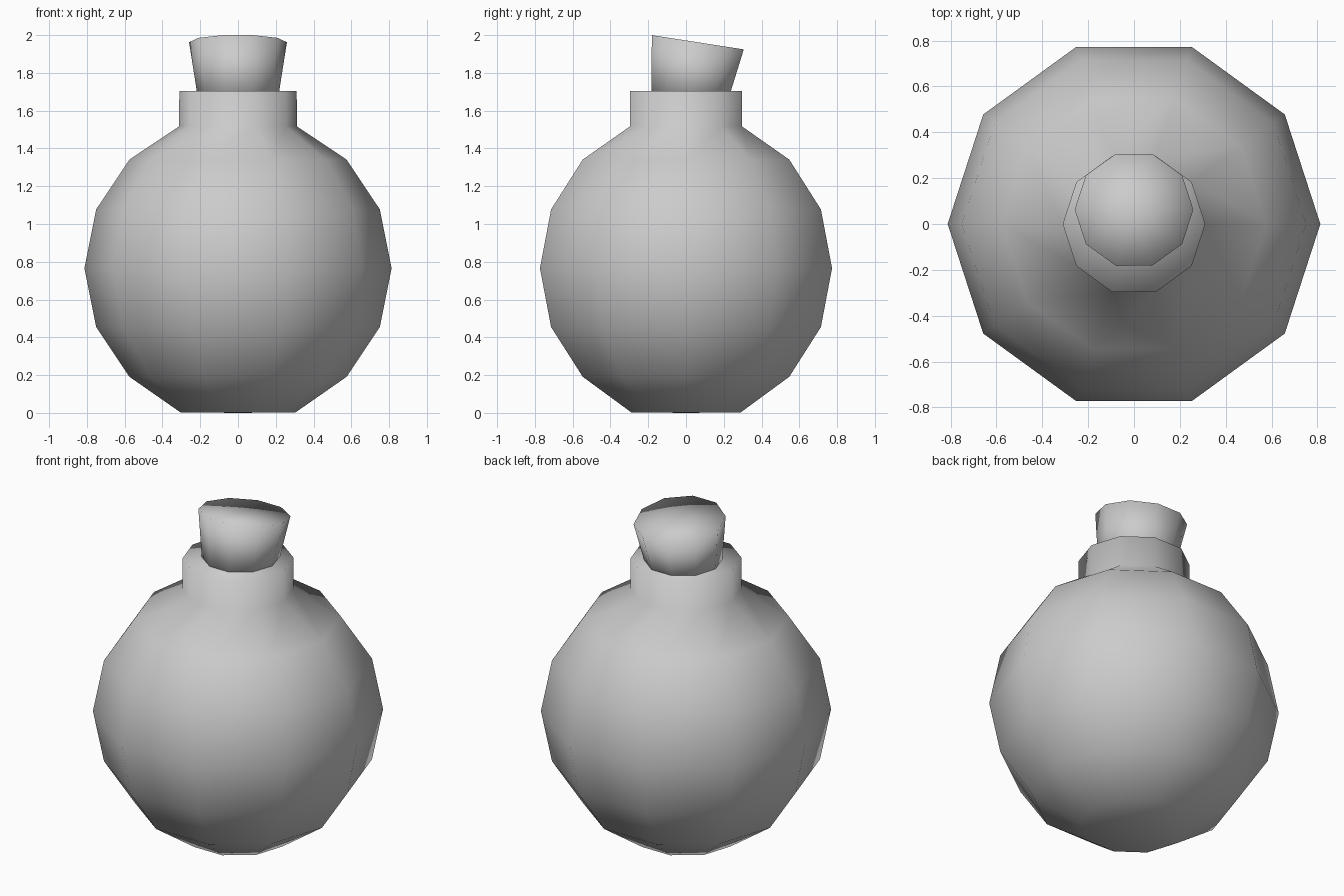
import bpy, bmesh, math
from mathutils import Matrix

if "Cube" in bpy.data.objects:
    bpy.data.objects.remove(bpy.data.objects["Cube"])

SIDES = 10


def lathe(name, profile, matrix=Matrix()):
    """Revolve (radius, z) points around z, closing both ends with fans."""
    bm = bmesh.new()
    rings = []
    for r, z in profile:
        if r == 0:
            rings.append([bm.verts.new((0, 0, z))] * SIDES)
        else:
            rings.append([bm.verts.new((r * math.cos(i * math.tau / SIDES),
                                        r * math.sin(i * math.tau / SIDES), z))
                          for i in range(SIDES)])
    for a, b in zip(rings, rings[1:]):
        for i in range(SIDES):
            j = (i + 1) % SIDES
            bm.faces.new(list(dict.fromkeys((a[i], a[j], b[j], b[i]))))
    bm.transform(matrix)
    bmesh.ops.recalc_face_normals(bm, faces=bm.faces)
    for f in bm.faces:
        f.smooth = True
    mesh = bpy.data.meshes.new(name)
    bm.to_mesh(mesh)
    bm.free()
    obj = bpy.data.objects.new(name, mesh)
    bpy.context.collection.objects.link(obj)
    return obj


# Round flask body: sphere rings with a flat base, then a straight neck
R, CENTRE = 0.813, 0.766
body = [(R * math.cos(math.radians(a)), CENTRE + R * math.sin(math.radians(a)))
        for a in (-45, -22.5, 0, 22.5, 45, 67.5)]
lathe("flask", [(0, 0), (0.305, 0.003)] + body + [(0.311, 1.705), (0, 1.705)])

# Tapered stopper, leaning back and pushed into the neck
tilt = Matrix.Translation((0, 0.0625, 1.962)) @ Matrix.Rotation(math.radians(-8.8), 4, 'X')
lathe("stopper", [(0, -0.34), (0.206, -0.34), (0.259, 0), (0, 0)], tilt)
